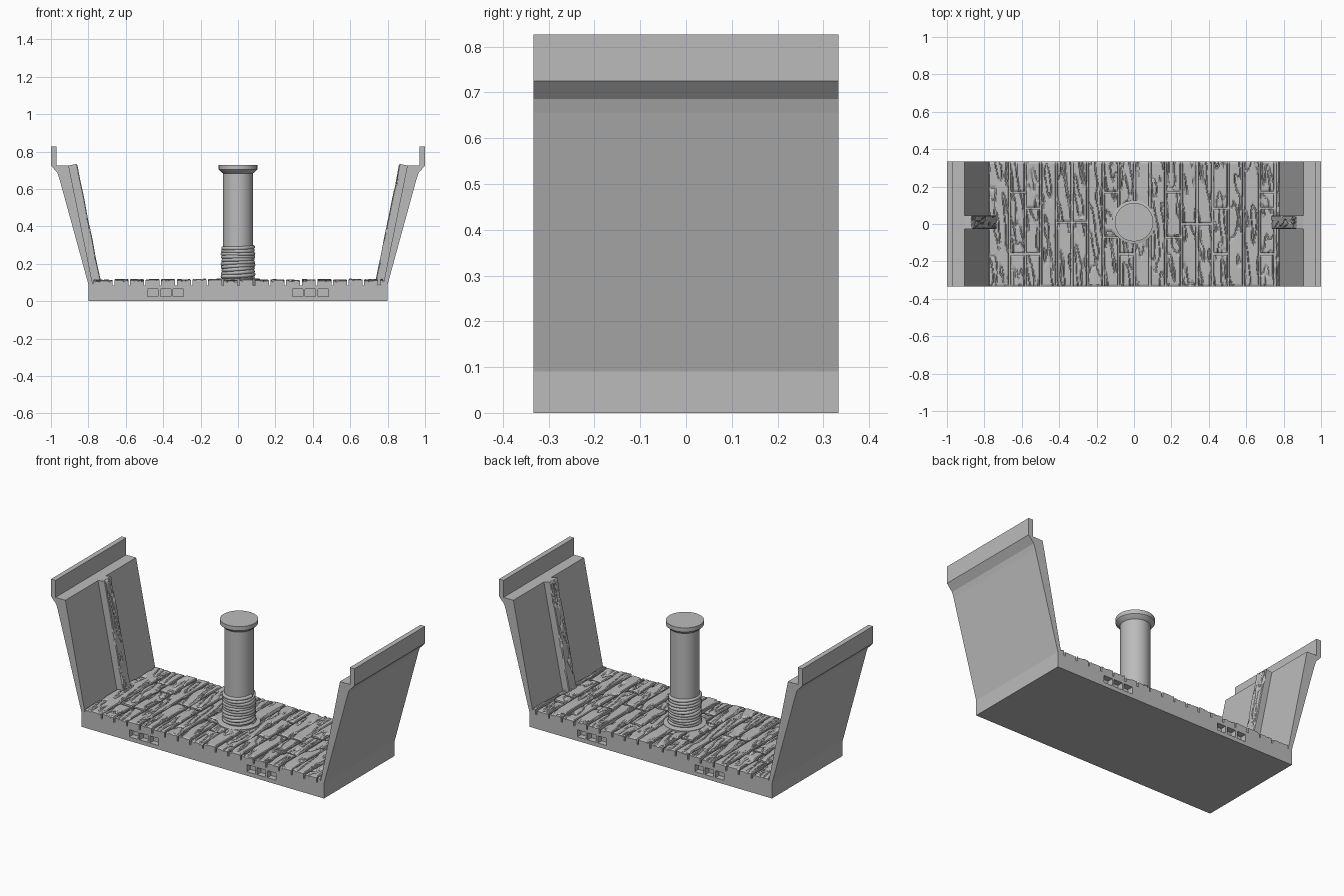
import bpy, bmesh, math, random
from mathutils import Matrix, Vector, noise

random.seed(4)
if "Cube" in bpy.data.objects:
    bpy.data.objects.remove(bpy.data.objects["Cube"])

HALF_Y = 0.333
CENTRE_Y = 0.01

grey = bpy.data.materials.new("stone_grey")
grey.use_nodes = True
grey.diffuse_color = (0.5, 0.5, 0.5, 1)
grey.node_tree.nodes["Principled BSDF"].inputs["Base Color"].default_value = (0.5, 0.5, 0.5, 1)


def finish(name, bm, smooth_angle=None):
    """Turn a bmesh into a named object with the shared material."""
    bmesh.ops.recalc_face_normals(bm, faces=bm.faces)
    mesh = bpy.data.meshes.new(name)
    bm.to_mesh(mesh)
    bm.free()
    mesh.materials.append(grey)
    obj = bpy.data.objects.new(name, mesh)
    bpy.context.collection.objects.link(obj)
    if smooth_angle:
        select(obj)
        bpy.ops.object.shade_smooth_by_angle(angle=math.radians(smooth_angle))
    return obj


def select(obj):
    bpy.ops.object.select_all(action='DESELECT')
    obj.select_set(True)
    bpy.context.view_layer.objects.active = obj


def add_plank(bm, matrix, width, length, thick, rough=0.008):
    """A board with carved grain on top, skirt sides and worn edges."""
    part = bmesh.new()
    bmesh.ops.create_grid(part, x_segments=max(3, round(width / 0.004)),
                          y_segments=max(3, round(length / 0.009)), size=0.5)
    rim = [e for e in part.edges if e.is_boundary]
    rim_verts = {v for e in rim for v in e.verts}
    seed = random.uniform(0, 90)
    slope = random.uniform(-0.05, 0.05)
    for v in part.verts:
        x, y = v.co.x * width, v.co.y * length
        grain = noise.noise(Vector((x * 34 + y * 3, y * 8, seed)))
        cut = max(0, 1 - abs(grain - 0.16) / 0.13)
        swell = noise.noise(Vector((x * 6, y * 6, seed + 20))) * 0.004
        worn = 0.004 if v in rim_verts else 0
        v.co = (x, y, thick + swell + slope * x - cut * rough - worn)
    skirt = bmesh.ops.extrude_edge_only(part, edges=rim)["geom"]
    for v in skirt:
        if isinstance(v, bmesh.types.BMVert):
            v.co.z = 0
    part.transform(matrix)
    temp = bpy.data.meshes.new("temp")
    part.to_mesh(temp)
    part.free()
    bm.from_mesh(temp)
    bpy.data.meshes.remove(temp)


def lathe(name, profile, steps=64):
    """Spin a radius/height profile about the mast axis."""
    bm = bmesh.new()
    verts = [bm.verts.new((r, 0, z)) for r, z in profile]
    edges = [bm.edges.new(pair) for pair in zip(verts, verts[1:])]
    bmesh.ops.spin(bm, geom=verts + edges, cent=(0, 0, 0), axis=(0, 0, 1),
                   angle=math.tau, steps=steps)
    bmesh.ops.remove_doubles(bm, verts=bm.verts, dist=0.0001)
    bm.transform(Matrix.Translation((0, CENTRE_Y, 0)))
    return finish(name, bm, 35)


# Hull: one mirrored cross-section pushed from front to back
half = [(0.8, 0), (0.8, 0.09), (0.955, 0.655), (0.965, 0.685), (1, 0.725),
        (1, 0.826), (0.97, 0.826), (0.97, 0.725), (0.905, 0.725), (0.775, 0.083)]
outline = half + [(-x, z) for x, z in reversed(half)]
bm = bmesh.new()
face = bm.faces.new([bm.verts.new((x, -HALF_Y, z)) for x, z in outline])
pushed = bmesh.ops.extrude_face_region(bm, geom=[face])["geom"]
bmesh.ops.translate(bm, vec=(0, 2 * HALF_Y, 0),
                    verts=[v for v in pushed if isinstance(v, bmesh.types.BMVert)])
hull = finish("hull", bm)

# Connector pockets: three square holes, twice on each long side
bm = bmesh.new()
for side in (-1, 1):
    for centre in (-0.387, 0.387):
        for step in (-1, 0, 1):
            place = Matrix.Translation((centre + step * 0.068, side * HALF_Y, 0.045))
            size = Matrix.Diagonal((0.056, 0.07, 0.042, 1))
            bmesh.ops.create_cube(bm, size=1, matrix=place @ size)
cutter = finish("pocket_cutter", bm)
cutter.hide_render = True
mod = hull.modifiers.new("pockets", 'BOOLEAN')
mod.operation = 'DIFFERENCE'
mod.solver = 'EXACT'
mod.object = cutter
select(hull)
bpy.ops.object.modifier_apply(modifier=mod.name)
bpy.data.objects.remove(cutter)

# Deck planks: even columns with staggered end joints
PITCH, GAP = 0.0835, 0.009
joints = {1: (-0.16, 0.17), 2: (-0.16, 0.085), 4: (0.01,), 5: (0.01,),
          7: (-0.07, 0.17), 8: (-0.16,), 11: (-0.07, 0.17), 12: (0.0,), 13: (0.0,),
          14: (-0.16, 0.085), 17: (-0.16, 0.085, 0.17)}
bounds = [-0.78] + [0.0025 + PITCH * k for k in range(-8, 10)] + [0.782]
bm = bmesh.new()
for column, (x0, x1) in enumerate(zip(bounds, bounds[1:])):
    ends = [-HALF_Y, *joints.get(column, ()), HALF_Y]
    for y0, y1 in zip(ends, ends[1:]):
        y0 += GAP / 2 if y0 > -HALF_Y else 0
        y1 -= GAP / 2 if y1 < HALF_Y else 0
        spot = Matrix.Translation(((x0 + x1) / 2, (y0 + y1) / 2, 0.08))
        add_plank(bm, spot, x1 - x0 - GAP, y1 - y0, random.uniform(0.032, 0.038))
finish("deck_planks", bm)

# Timber ribs leaning on the inside of each wall
low, high = Vector((0.775, 0, 0.083)), Vector((0.905, 0, 0.725))
along = (high - low).normalized()
across = Vector((0, -1, 0))
lean = Matrix((across, along, across.cross(along))).transposed().to_4x4()
lean.translation = (low + high) / 2
for name, turn in (("left_rib", 0), ("right_rib", math.pi)):
    bm = bmesh.new()
    spot = Matrix.Translation((0, CENTRE_Y, 0)) @ Matrix.Rotation(turn, 4, 'Z') @ lean
    add_plank(bm, spot, 0.072, (high - low).length, 0.044, 0.006)
    finish(name, bm)

# Mast with flared cap, and a thin collar at the deck
lathe("mast", [(0, 0.08), (0.08, 0.08), (0.08, 0.683), (0.09, 0.69), (0.103, 0.703),
               (0.103, 0.727), (0, 0.727)])
lathe("mast_collar", [(0, 0.08), (0.117, 0.08), (0.117, 0.119), (0.108, 0.122), (0, 0.122)])

# Rope wound around the foot of the mast, as one wavering coil
TURNS, STEPS = 10, 48
curve = bpy.data.curves.new("rope_path", 'CURVE')
curve.dimensions = '3D'
curve.bevel_depth = 0.0105
curve.bevel_resolution = 2
curve.use_fill_caps = True
path = curve.splines.new('POLY')
path.points.add(TURNS * STEPS)
for i, point in enumerate(path.points):
    angle = math.tau * i / STEPS
    radius = 0.081 + 0.002 * math.sin(angle * 2.3)
    height = 0.125 + 0.165 * i / (TURNS * STEPS) + 0.003 * math.sin(angle * 1.1)
    point.co = (radius * math.cos(angle), CENTRE_Y + radius * math.sin(angle), height, 1)
rope = bpy.data.objects.new("rope_coil", curve)
bpy.context.collection.objects.link(rope)
curve.materials.append(grey)
select(rope)
bpy.ops.object.convert(target='MESH')
bpy.ops.object.shade_smooth_by_angle(angle=math.radians(50))
